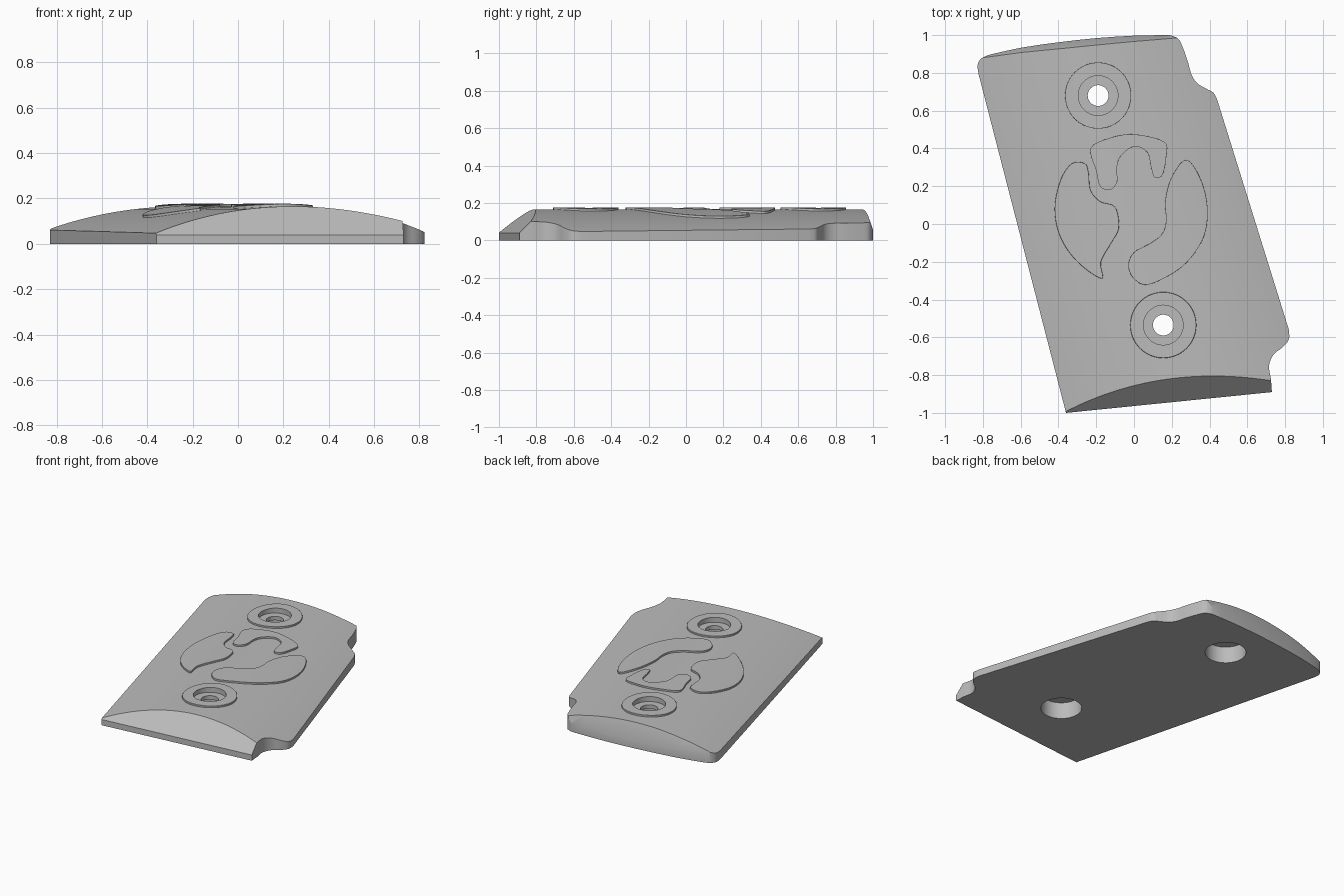
import bpy, bmesh, math
from mathutils import Vector

if "Cube" in bpy.data.objects:
    bpy.data.objects.remove(bpy.data.objects["Cube"], do_unlink=True)

LEAN = 0.28      # sideways lean of the panel per unit of length
RELIEF = 0.012   # height of raised details
SCREWS = [(-0.19, 0.68), (0.155, -0.535)]

grey = bpy.data.materials.new("satin_grey")
grey.use_nodes = True
grey.diffuse_color = (0.5, 0.5, 0.5, 1)
grey.node_tree.nodes["Principled BSDF"].inputs["Base Color"].default_value = (0.5, 0.5, 0.5, 1)


def make_object(name, bm):
    bmesh.ops.recalc_face_normals(bm, faces=bm.faces)
    mesh = bpy.data.meshes.new(name)
    bm.to_mesh(mesh)
    bm.free()
    obj = bpy.data.objects.new(name, mesh)
    bpy.context.collection.objects.link(obj)
    mesh.materials.append(grey)
    return obj


def spline(points, steps=5, closed=False):
    """Smooth curve through the given points."""
    pts = [Vector(p) for p in points]
    n = len(pts)
    pick = (lambda i: pts[i % n]) if closed else (lambda i: pts[max(0, min(n - 1, i))])
    out = []
    for i in range(n if closed else n - 1):
        a, b, c, d = (pick(i + k) for k in (-1, 0, 1, 2))
        for s in range(steps):
            t = s / steps
            out.append(0.5 * (2 * b + (c - a) * t + (2 * a - 5 * b + 4 * c - d) * t * t
                              + (3 * b - a - 3 * c + d) * t ** 3))
    return out if closed else out + [pts[-1]]


def loft(name, rings):
    """Capped solid through rings of equal length."""
    bm = bmesh.new()
    loops = [[bm.verts.new(p) for p in ring] for ring in rings]
    for lo, hi in zip(loops, loops[1:]):
        for i in range(len(lo)):
            j = (i + 1) % len(lo)
            bm.faces.new((lo[i], lo[j], hi[j], hi[i]))
    bm.faces.new(loops[0][::-1])
    bm.faces.new(loops[-1])
    return make_object(name, bm)


def prism(name, outline, low, high):
    return loft(name, [[(p[0], p[1], z) for p in outline] for z in (low, high)])


def roof(name, lift, slants=()):
    """Arched solid running along the lean, trimmed by sloping planes."""
    us = [0.72 * (i / 24 - 1) for i in range(49)]
    profile = [(-0.72, 0)] + [(u, 0.165 + lift - 0.11 * (u / 0.63) ** 2) for u in us] + [(0.72, 0)]
    obj = loft(name, [[(u + 0.012 - LEAN * y, y, z) for u, z in profile] for y in (-1.3, 1.3)])
    bm = bmesh.new()
    bm.from_mesh(obj.data)
    for p, q, z, steep in slants:
        d = (Vector(q) - Vector(p)).normalized()
        bmesh.ops.bisect_plane(bm, geom=bm.verts[:] + bm.edges[:] + bm.faces[:], dist=1e-6,
                               plane_co=(p[0], p[1], z),
                               plane_no=Vector((d.y * steep, -d.x * steep, 1)).normalized(),
                               clear_outer=True)
        bmesh.ops.holes_fill(bm, edges=[e for e in bm.edges if e.is_boundary], sides=0)
    bmesh.ops.recalc_face_normals(bm, faces=bm.faces)
    bm.to_mesh(obj.data)
    bm.free()
    return obj


def boolean(obj, tool, kind):
    mod = obj.modifiers.new(kind.lower(), 'BOOLEAN')
    mod.operation, mod.solver, mod.object = kind, 'EXACT', tool


def soften(obj, width):
    mod = obj.modifiers.new("edge", 'BEVEL')
    mod.width, mod.segments = width, 1
    mod.limit_method, mod.angle_limit = 'ANGLE', math.radians(50)


def finish(obj):
    """Apply modifiers and smooth the shading."""
    bpy.context.view_layer.update()
    graph = bpy.context.evaluated_depsgraph_get()
    mesh = bpy.data.meshes.new_from_object(obj.evaluated_get(graph))
    obj.modifiers.clear()
    obj.data = mesh
    mesh.materials.clear()
    mesh.materials.append(grey)
    bpy.ops.object.select_all(action='DESELECT')
    obj.select_set(True)
    bpy.context.view_layer.objects.active = obj
    bpy.ops.object.shade_smooth_by_angle(angle=math.radians(25))


def circle(centre, r, z=None, n=64):
    ring = [(centre[0] + r * math.cos(math.tau * i / n),
             centre[1] + r * math.sin(math.tau * i / n)) for i in range(n)]
    return ring if z is None else [(x, y, z) for x, y in ring]


# Panel outline: straight front and sides, notched corners, bowed back
front = [(-0.36, -1.0), (0.73, -0.89)]
notch = spline([(0.725, -0.82), (0.715, -0.75), (0.74, -0.69), (0.79, -0.65), (0.82, -0.61), (0.82, -0.56)])
shoulder = spline([(0.44, 0.66), (0.42, 0.695), (0.385, 0.715), (0.335, 0.745), (0.305, 0.79),
                   (0.285, 0.86), (0.26, 0.93), (0.235, 0.98), (0.19, 1.0)])
bow = spline([(0.19, 1.0), (0, 0.997), (-0.2, 0.984), (-0.4, 0.962), (-0.6, 0.933), (-0.77, 0.895)], 2)
corner = spline([(-0.77, 0.895), (-0.81, 0.875), (-0.828, 0.84), (-0.822, 0.79)])
outline = front + notch + shoulder + bow[1:] + corner[1:]

# Stepped screw bores, wide underneath, with a counterbore on top
steps = [(0.13, -0.2), (0.13, 0.115), (0.055, 0.115), (0.055, 0.142), (0.105, 0.142), (0.105, 0.4)]
bores = [loft("bore_cutter", [circle(c, r, z) for r, z in steps]) for c in SCREWS]

# Main panel
slants = [(*front, 0.04, 1.0)] + [(p, q, 0.055, 3.0) for p, q in zip(bow, bow[1:])]
body_roof = roof("body_roof_cutter", 0, slants)
panel = prism("grip_panel", outline, -0.1, 0.4)
boolean(panel, body_roof, 'INTERSECT')
for bore in bores:
    boolean(panel, bore, 'DIFFERENCE')
finish(panel)

# Raised collars around the screw bores
raised_roof = roof("raised_roof_cutter", RELIEF)
for name, centre, bore in zip(("back_screw_collar", "front_screw_collar"), SCREWS, bores):
    collar = prism(name, circle(centre, 0.175), 0.13, 0.4)
    boolean(collar, raised_roof, 'INTERSECT')
    soften(collar, 0.008)
    boolean(collar, bore, 'DIFFERENCE')
    finish(collar)

# Plain curved ornaments raised from the middle of the panel
ornaments = {
    "right_ornament": [(-0.26, 0.32), (-0.33, 0.32), (-0.39, 0.23), (-0.42, 0.08), (-0.39, -0.07),
                       (-0.3, -0.2), (-0.17, -0.29), (-0.175, -0.2), (-0.12, -0.1), (-0.08, -0.02),
                       (-0.1, 0.09), (-0.18, 0.12), (-0.23, 0.18), (-0.24, 0.27)],
    "left_ornament": [(0.28, 0.34), (0.36, 0.22), (0.39, 0.06), (0.36, -0.09), (0.25, -0.23),
                      (0.08, -0.32), (0, -0.29), (-0.03, -0.22), (0, -0.15), (0.09, -0.1),
                      (0.15, -0.05), (0.17, 0.02), (0.165, 0.12), (0.2, 0.25)],
    "back_ornament": [(-0.23, 0.4), (-0.13, 0.455), (0, 0.475), (0.16, 0.435), (0.17, 0.35),
                      (0.15, 0.26), (0.11, 0.245), (0.09, 0.3), (0.07, 0.38), (0, 0.41),
                      (-0.07, 0.36), (-0.09, 0.3), (-0.09, 0.22), (-0.13, 0.18), (-0.18, 0.2),
                      (-0.2, 0.28)],
}
for name, points in ornaments.items():
    piece = prism(name, spline(points, 5, True), 0.08, 0.4)
    boolean(piece, raised_roof, 'INTERSECT')
    soften(piece, 0.006)
    finish(piece)

# Remove the helper solids
for helper in bores + [body_roof, raised_roof]:
    helper.hide_render = True
    bpy.data.objects.remove(helper, do_unlink=True)
